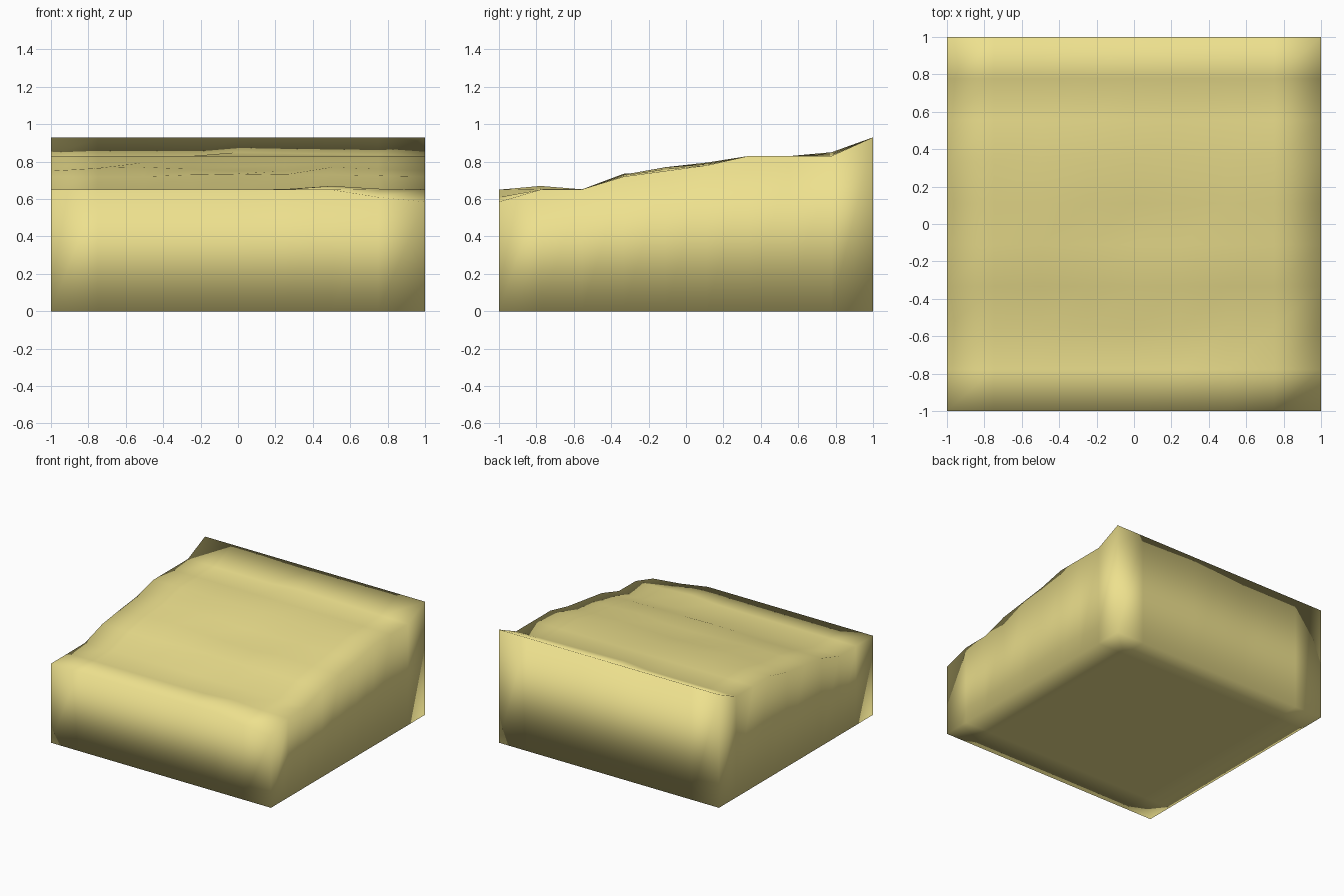
import bpy, bmesh

if "Cube" in bpy.data.objects:
    bpy.data.objects.remove(bpy.data.objects["Cube"])

# Height of the ground along y (front to back), constant across x
PROFILE = [0.65, 0.65, 0.652, 0.72, 0.75, 0.775, 0.83, 0.83, 0.83, 0.93]

# Small rises and dips across x (left to right) for the uneven rows
BUMPS = {
    0: [0, 0, 0, 0, 0, 0, 0, -0.04, -0.065],
    1: [0, 0, 0, 0, 0, 0.003, 0.02, 0.005, 0],
    3: [0, 0, 0, 0.01, 0.015, 0.01, 0.01, 0.005, 0],
    4: [0, 0.015, 0.02, 0.01, 0, 0, 0.02, 0.01, 0],
    5: [0, 0.005, 0.02, 0.01, 0, 0.005, 0.015, 0.01, 0.005],
    8: [0, 0, 0, 0, 0.02, 0.015, 0.01, 0.005, 0],
}
NX, NY = 8, 9

# Flat base grid, extruded upwards into a closed block
bm = bmesh.new()
bmesh.ops.create_grid(bm, x_segments=NX, y_segments=NY, size=1)
ext = bmesh.ops.extrude_face_region(bm, geom=bm.faces[:], use_keep_orig=True)

# Shape the upper surface
for v in ext["geom"]:
    if isinstance(v, bmesh.types.BMVert):
        i = round((v.co.x + 1) / 2 * NX)
        j = round((v.co.y + 1) / 2 * NY)
        v.co.z = PROFILE[j] + BUMPS.get(j, [0] * (NX + 1))[i]

bmesh.ops.recalc_face_normals(bm, faces=bm.faces[:])
for f in bm.faces:
    f.smooth = True

# Sandy terrain block
mesh = bpy.data.meshes.new("terrain_block")
bm.to_mesh(mesh)
bm.free()
sand = bpy.data.materials.new("sand")
sand.diffuse_color = (0.85, 0.75, 0.27, 1)
sand.use_nodes = True
sand.node_tree.nodes["Principled BSDF"].inputs["Base Color"].default_value = sand.diffuse_color
mesh.materials.append(sand)
bpy.context.collection.objects.link(bpy.data.objects.new("terrain_block", mesh))
